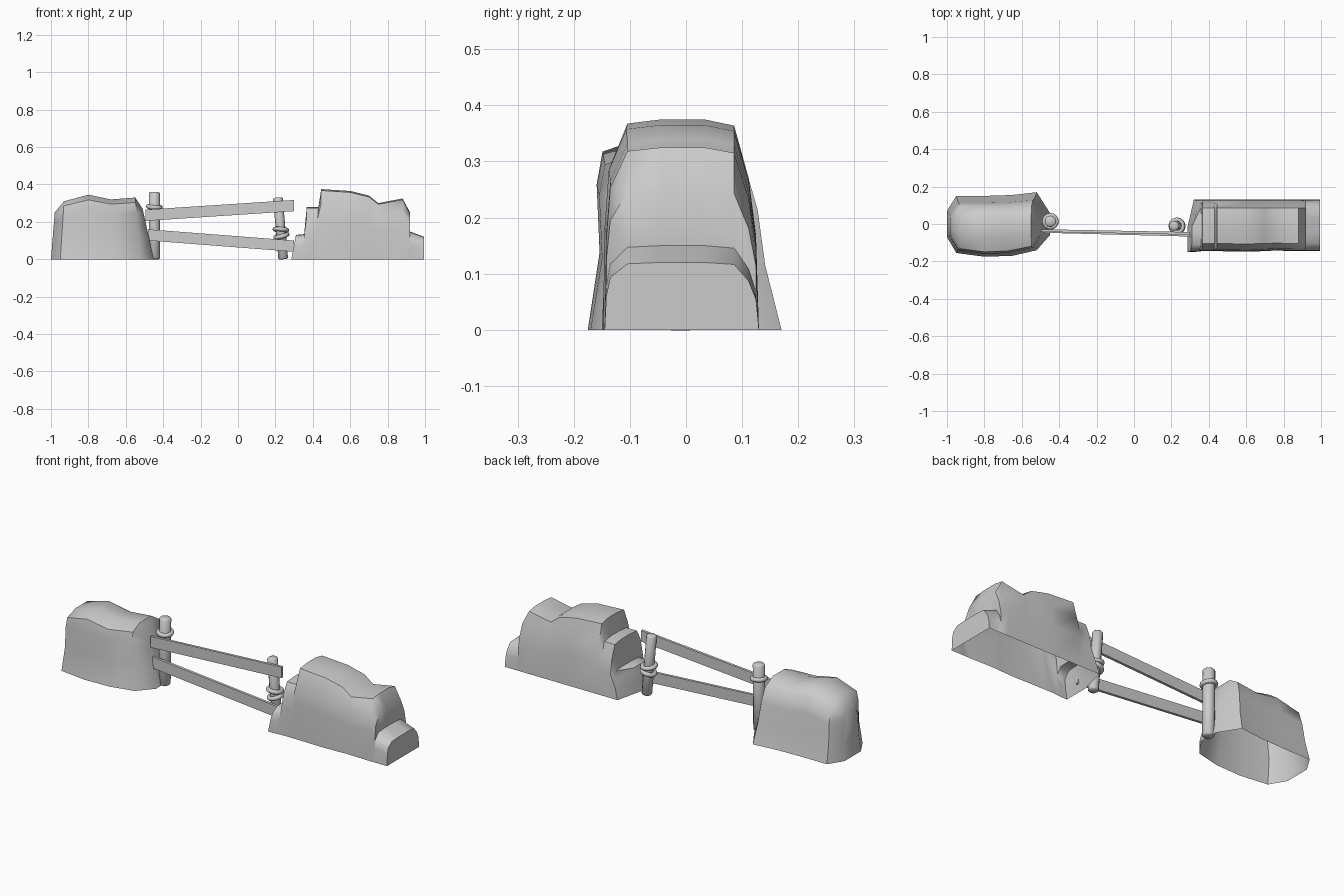
import bpy, bmesh, math
from mathutils import Vector, Matrix

cube = bpy.data.objects.get("Cube")
if cube:
    bpy.data.objects.remove(cube)

grey = bpy.data.materials.new("stone_grey")
grey.use_nodes = True
grey.diffuse_color = (0.6, 0.6, 0.6, 1)
grey.node_tree.nodes["Principled BSDF"].inputs["Base Color"].default_value = (0.6, 0.6, 0.6, 1)


def finish(name, bm, angle=None):
    bmesh.ops.recalc_face_normals(bm, faces=bm.faces)
    me = bpy.data.meshes.new(name)
    bm.to_mesh(me)
    bm.free()
    me.materials.append(grey)
    ob = bpy.data.objects.new(name, me)
    bpy.context.collection.objects.link(ob)
    if angle:
        bpy.ops.object.select_all(action='DESELECT')
        ob.select_set(True)
        bpy.context.view_layer.objects.active = ob
        bpy.ops.object.shade_smooth_by_angle(angle=math.radians(angle))
    return ob


def rock(name, stations, front, back):
    """Loft arches along x; the underside stays open.
    Station: base x, top x, height, front y, back y."""
    bm = bmesh.new()
    rows = []
    for xb, xt, h, yf, yb in stations:
        arch = [(yf * w, t) for w, t in front] + [(yb * w, t) for w, t in reversed(back)]
        rows.append([bm.verts.new((xb + (xt - xb) * t, y, h * t)) for y, t in arch])
    for a, b in zip(rows, rows[1:]):
        for i in range(len(a) - 1):
            bm.faces.new((a[i], a[i + 1], b[i + 1], b[i]))
    bm.faces.new(rows[0])
    bm.faces.new(rows[-1])
    return finish(name, bm, 50)


# Arch shapes: (fraction of half width, fraction of height)
rock("right_rock", [
    (-1.0, -0.98, 0.25, -0.07, 0.07),
    (-0.95, -0.93, 0.31, -0.155, 0.15),
    (-0.80, -0.80, 0.345, -0.175, 0.15),
    (-0.65, -0.68, 0.32, -0.17, 0.155),
    (-0.52, -0.55, 0.33, -0.14, 0.17),
    (-0.45, -0.51, 0.27, -0.06, 0.06),
], [(1, 0), (0.88, 0.4), (0.91, 0.75), (0.85, 0.92), (0.4, 1)],
   [(1, 0), (0.83, 0.35), (0.75, 0.65), (0.62, 0.88), (0.25, 1)])

rock("left_rock", [
    (0.285, 0.31, 0.13, -0.15, -0.02),
    (0.32, 0.36, 0.135, -0.15, 0.13),
    (0.365, 0.367, 0.28, -0.145, 0.13),
    (0.41, 0.43, 0.28, -0.145, 0.13),
    (0.44, 0.445, 0.375, -0.145, 0.13),
    (0.60, 0.60, 0.365, -0.148, 0.13),
    (0.70, 0.70, 0.34, -0.145, 0.13),
    (0.75, 0.75, 0.30, -0.142, 0.13),
    (0.88, 0.88, 0.325, -0.145, 0.13),
    (0.92, 0.92, 0.25, -0.145, 0.13),
    (0.925, 0.915, 0.15, -0.145, 0.13),
    (0.995, 0.995, 0.12, -0.145, 0.13),
], [(1, 0), (0.98, 0.5), (0.93, 0.78), (0.72, 0.98), (0.3, 1)],
   [(1, 0), (0.96, 0.45), (0.86, 0.72), (0.66, 0.97), (0.25, 1)])


def post(name, foot, top, radius):
    foot, top = Vector(foot), Vector(top)
    axis = top - foot
    turn = axis.to_track_quat('Z', 'Y').to_matrix().to_4x4()
    bm = bmesh.new()
    bmesh.ops.create_cone(bm, cap_ends=True, segments=12, radius1=radius, radius2=radius,
                          depth=axis.length, matrix=Matrix.Translation((foot + top) / 2) @ turn)
    rim = [e for e in bm.edges if abs(e.verts[0].co.z - e.verts[1].co.z) < axis.length / 2]
    bmesh.ops.bevel(bm, geom=rim, offset=0.006, segments=1, affect='EDGES')
    finish(name, bm, 50)


def rope(name, centre, tilt):
    bpy.ops.mesh.primitive_torus_add(location=centre, rotation=tilt, major_radius=0.033,
                                     minor_radius=0.012, major_segments=16, minor_segments=8)
    ob = bpy.context.object
    ob.name = name
    ob.data.materials.append(grey)
    bpy.ops.object.shade_smooth()


def plank(name, start, end, height=0.06, thick=0.014):
    start, end = Vector(start), Vector(end)
    up, out = Vector((0, 0, height / 2)), Vector((0, thick / 2, 0))
    bm = bmesh.new()
    ends = [[bm.verts.new(p + up * u + out * o) for u, o in ((1, 1), (1, -1), (-1, -1), (-1, 1))]
            for p in (start, end)]
    for i in range(4):
        j = (i + 1) % 4
        bm.faces.new((ends[0][i], ends[0][j], ends[1][j], ends[1][i]))
    for ring in ends:
        bm.faces.new(ring)
    finish(name, bm)


# Posts with rope bindings
post("right_post", (-0.447, 0.01, 0), (-0.447, 0.015, 0.36), 0.03)
rope("right_post_rope", (-0.447, 0.014, 0.28), (0.1, 0.08, 0))
post("left_post", (0.242, -0.01, 0), (0.213, -0.01, 0.33), 0.026)
rope("left_post_lower_rope", (0.232, -0.01, 0.125), (0.1, -0.25, 0))
rope("left_post_upper_rope", (0.229, -0.01, 0.158), (-0.1, 0.08, 0))

# Rails
plank("upper_rail", (-0.495, -0.035, 0.235), (0.30, -0.05, 0.287))
plank("lower_rail", (-0.48, -0.04, 0.13), (0.30, -0.06, 0.07))
